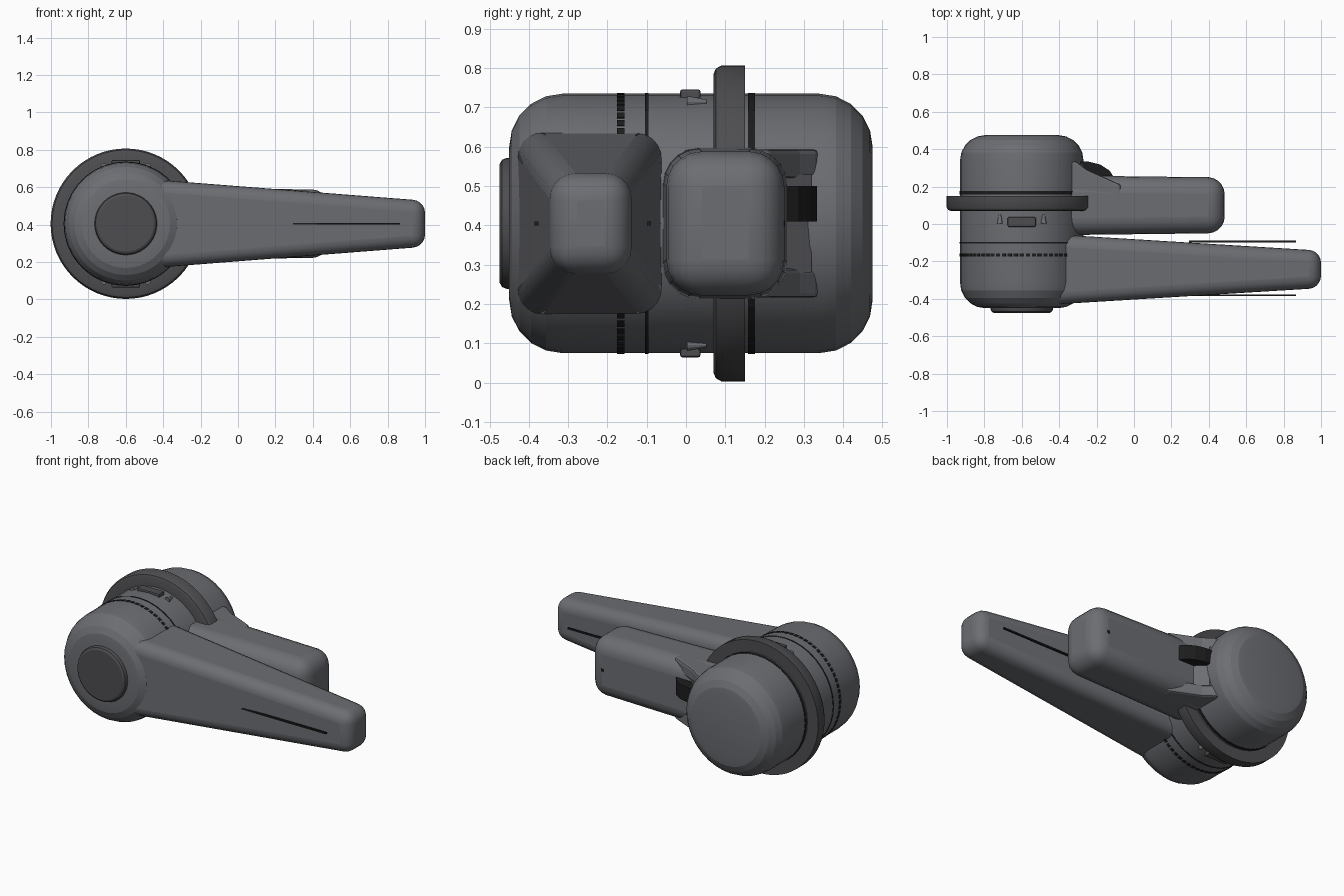
import bpy, bmesh, math
from mathutils import Vector, Matrix

if "Cube" in bpy.data.objects:
    bpy.data.objects.remove(bpy.data.objects["Cube"])

AX, AZ = -0.6, 0.405      # axis of the drum
R = 0.33                  # drum radius


def material(name, rgb):
    m = bpy.data.materials.new(name)
    m.use_nodes = True
    m.diffuse_color = (*rgb, 1)
    m.node_tree.nodes["Principled BSDF"].inputs["Base Color"].default_value = (*rgb, 1)
    return m


grey = material("slate grey", (0.15, 0.155, 0.17))
dark = material("dark grey", (0.075, 0.073, 0.079))
black = material("black", (0.012, 0.012, 0.013))


def finish(name, bm, mat, bevel=0, segments=4, smooth=0):
    bmesh.ops.recalc_face_normals(bm, faces=bm.faces)
    me = bpy.data.meshes.new(name)
    bm.to_mesh(me)
    bm.free()
    me.materials.append(mat)
    ob = bpy.data.objects.new(name, me)
    bpy.context.collection.objects.link(ob)
    if bevel:
        b = ob.modifiers.new("Bevel", "BEVEL")
        b.width, b.segments, b.limit_method = bevel, segments, "ANGLE"
    if smooth:
        bpy.ops.object.select_all(action="DESELECT")
        ob.select_set(True)
        bpy.context.view_layer.objects.active = ob
        bpy.ops.object.shade_smooth_by_angle(angle=math.radians(smooth))
    return ob


def lathe(name, profile, mat, sides=32, smooth=0):
    """Spin (radius, y) points about the drum axis."""
    bm = bmesh.new()
    vs = [bm.verts.new((AX + r, y, AZ)) for r, y in profile]
    es = [bm.edges.new(p) for p in zip(vs, vs[1:])]
    bmesh.ops.spin(bm, geom=vs + es, cent=(AX, 0, AZ), axis=(0, 1, 0),
                   angle=math.tau, steps=sides, use_duplicate=False)
    bmesh.ops.remove_doubles(bm, verts=bm.verts, dist=0.0005)
    return finish(name, bm, mat, smooth=smooth)


def box(name, lo, hi, mat, bevel=0, segments=2):
    bm = bmesh.new()
    size = Vector(hi) - Vector(lo)
    mid = (Vector(hi) + Vector(lo)) / 2
    bmesh.ops.create_cube(bm, size=1, matrix=Matrix.Translation(mid) @ Matrix.Diagonal((*size, 1)))
    return finish(name, bm, mat, bevel, segments)


def tapered_arm(name, x0, x1, yc, half0, half1, bevel):
    """Beam along x whose (y, z) half sizes change from half0 to half1."""
    bm = bmesh.new()
    bmesh.ops.create_cube(bm, size=2)
    for v in bm.verts:
        hy, hz = half1 if v.co.x > 0 else half0
        v.co = (x1 if v.co.x > 0 else x0, yc + v.co.y * hy, AZ + v.co.z * hz)
    return finish(name, bm, grey, bevel, 5, smooth=25)


def plan_prism(name, outline, z0, z1, mat, bevel=0):
    """Extrude an (x, y) outline from z0 to z1."""
    bm = bmesh.new()
    f = bm.faces.new([bm.verts.new((x, y, z0)) for x, y in outline])
    ext = bmesh.ops.extrude_face_region(bm, geom=[f])["geom"]
    bmesh.ops.translate(bm, vec=(0, 0, z1 - z0),
                        verts=[g for g in ext if isinstance(g, bmesh.types.BMVert)])
    return finish(name, bm, mat, bevel, 2)


# Drum with rounded ends
c, steps = 0.135, 5
arc = [(c * math.sin(t * math.pi / 2 / steps), c * math.cos(t * math.pi / 2 / steps))
       for t in range(steps + 1)]
front = [(R - c + s, -0.45 + c - k) for s, k in arc]
back = [(R - c + s, 0.475 - c + k) for s, k in reversed(arc)]
lathe("drum", [(0, -0.45)] + front + back + [(0, 0.475)], grey, 36, smooth=15)

# Front cap and collar ring
lathe("front_cap", [(0, -0.475), (0.15, -0.475), (0.162, -0.468), (0.167, -0.455), (0.167, -0.43)],
      dark, 40, smooth=30)
lathe("collar_ring", [(0.31, 0.07), (0.38, 0.07), (0.394, 0.076), (0.402, 0.09), (0.402, 0.15),
                      (0.31, 0.15)], dark, 64, smooth=30)

# Painted seams around the drum
for name, y0, y1 in (("thin_seam", -0.104, -0.096), ("wide_seam", 0.158, 0.176)):
    lathe(name, [(R - 0.01, y0), (R + 0.002, y0), (R + 0.002, y1), (R - 0.01, y1)], black, 36)

# Dashed seam
bm = bmesh.new()
dashes = 64
for i in range(dashes):
    place = (Matrix.Translation((AX, -0.166, AZ)) @ Matrix.Rotation(math.tau * i / dashes, 4, "Y")
             @ Matrix.Translation((0, 0, R - 0.001)) @ Matrix.Diagonal((0.022, 0.018, 0.006, 1)))
    bmesh.ops.create_cube(bm, size=1, matrix=place)
finish("dashed_seam", bm, black)

# Long front lever and shorter rear arm
tapered_arm("front_lever", -0.5, 1.0, -0.2425, (0.192, 0.24), (0.1, 0.123), 0.065)
tapered_arm("rear_arm", -0.45, 0.485, 0.1, (0.16, 0.193), (0.149, 0.182), 0.09)

# Slim strips along both sides of the lever
for side, y in (("front", -0.381), ("back", -0.094)):
    box(side + "_strip", (0.295, y - 0.005, AZ - 0.005), (0.867, y + 0.005, AZ + 0.005), black)

# Bracket joining rear arm and drum: two wedge prongs, a core and a bent link
wedge = [(-0.5, 0.335), (-0.31, 0.335), (-0.25, 0.29), (-0.07, 0.21), (-0.07, 0.12), (-0.5, 0.12)]
for side, z0, z1 in (("upper", 0.52, 0.594), ("lower", 0.216, 0.29)):
    plan_prism(side + "_prong", wedge, z0, z1, grey, 0.012)
core = [(-0.5, 0.32), (-0.28, 0.32), (-0.2, 0.24), (-0.1, 0.2), (-0.1, 0.1), (-0.5, 0.1)]
plan_prism("bracket_core", core, 0.28, 0.53, grey)
link = [(-0.33, 0.335), (-0.24, 0.333), (-0.18, 0.318), (-0.13, 0.285), (-0.108, 0.25),
        (-0.15, 0.22), (-0.33, 0.28)]
plan_prism("bent_link", link, 0.41, 0.5, black)

# Button and two small lugs, on top and underneath
for side, s in (("top", 1), ("bottom", -1)):
    z = sorted((AZ + s * 0.31, AZ + s * 0.341))
    box(side + "_button", (AX - 0.075, -0.015, z[0]), (AX + 0.075, 0.037, z[1]), dark, 0.006)
    for hand, h in (("left", 1), ("right", -1)):
        bm = bmesh.new()
        place = (Matrix.Translation((AX + h * 0.117, 0.027, AZ + s * 0.309))
                 @ Matrix.Rotation(-math.pi / 2, 4, "X"))
        bmesh.ops.create_cone(bm, cap_ends=True, segments=12, radius1=0.016, radius2=0.006,
                              depth=0.05, matrix=place)
        finish(f"{side}_{hand}_lug", bm, grey)

# Pinhole near the rear arm's tip
box("pinhole", (0.385, 0.245, AZ - 0.008), (0.4, 0.2525, AZ + 0.008), black)
